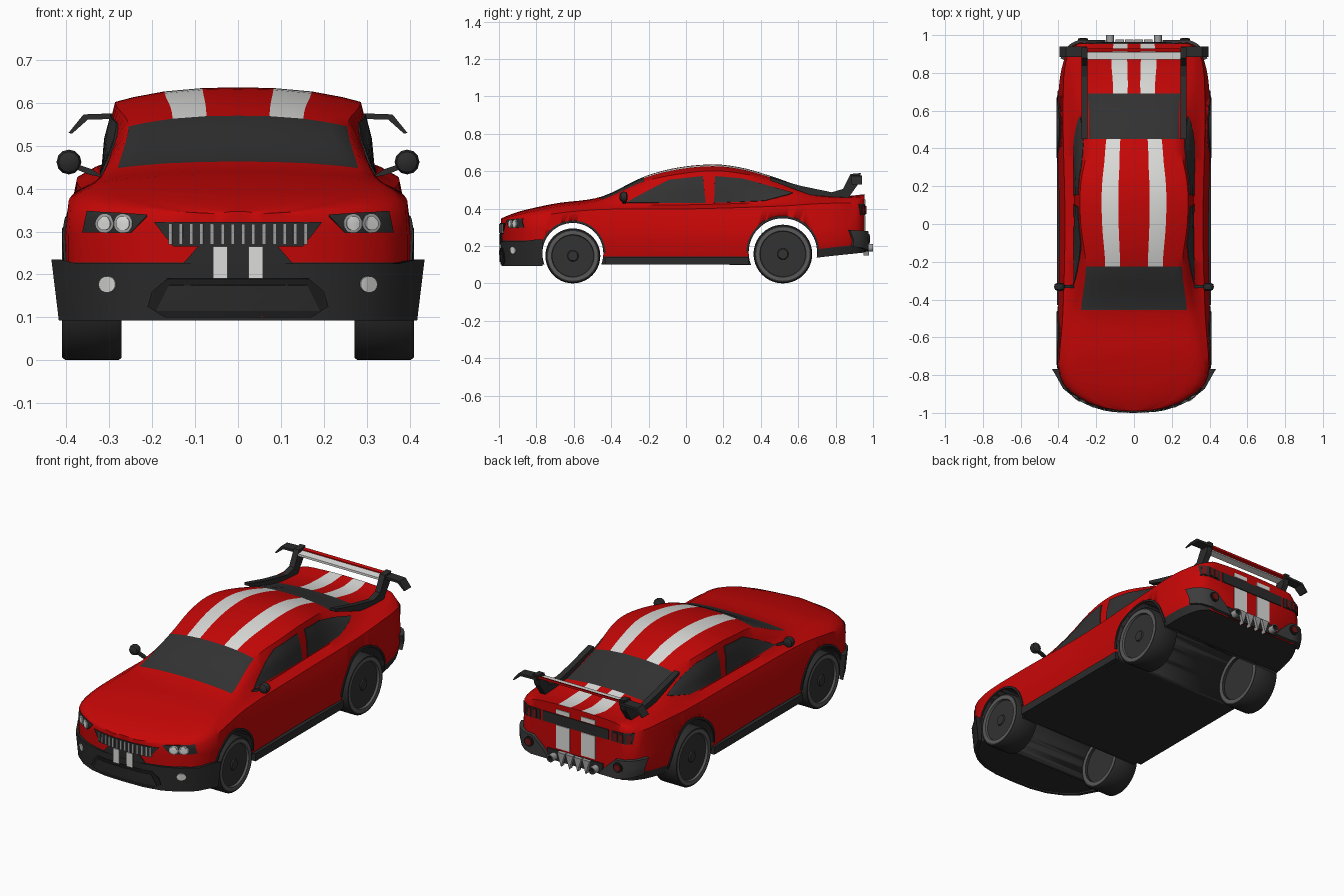
import bpy, bmesh, math
from mathutils import Vector
from mathutils.bvhtree import BVHTree

if "Cube" in bpy.data.objects:
    bpy.data.objects.remove(bpy.data.objects["Cube"])

def material(name, r, g, b):
    m = bpy.data.materials.new(name)
    m.diffuse_color = (r, g, b, 1)
    m.use_nodes = True
    m.node_tree.nodes["Principled BSDF"].inputs["Base Color"].default_value = m.diffuse_color
    return m

RED = material("red paint", .57, .002, .002)
TRIM = material("black trim", .024, .024, .024)
GLASS = material("dark glass", .032, .032, .032)
WHITE = material("white stripe", .72, .72, .70)
SILVER = material("silver", .35, .35, .35)
RIM = material("rim grey", .10, .10, .10)
LAMP = material("tail lamp red", .16, .008, .008)
BLACK = material("deep black", .012, .012, .012)
COAL = material("charcoal", .045, .045, .045)

def make(name, verts, faces, mats, idx=None, angle=40):
    me = bpy.data.meshes.new(name)
    me.from_pydata([tuple(v) for v in verts], [], faces)
    for m in mats:
        me.materials.append(m)
    if idx:
        me.polygons.foreach_set("material_index", idx)
    bm = bmesh.new()
    bm.from_mesh(me)
    bmesh.ops.recalc_face_normals(bm, faces=bm.faces)
    bm.to_mesh(me)
    ob = bpy.data.objects.new(name, me)
    bpy.context.collection.objects.link(ob)
    bpy.ops.object.select_all(action='DESELECT')
    ob.select_set(True)
    bpy.context.view_layer.objects.active = ob
    bpy.ops.object.shade_smooth_by_angle(angle=math.radians(angle))
    return ob

def curve(*k):
    """Smooth interpolation through (y, value) keys."""
    n = len(k)
    m = [(k[min(i+1, n-1)][1]-k[max(i-1, 0)][1]) / (k[min(i+1, n-1)][0]-k[max(i-1, 0)][0]) for i in range(n)]
    def f(y):
        i = max(j for j in range(n-1) if k[j][0] <= y or j == 0)
        h = k[i+1][0]-k[i][0]
        t = (y-k[i][0])/h
        return ((2*t**3-3*t*t+1)*k[i][1] + (t**3-2*t*t+t)*h*m[i]
                + (3*t*t-2*t**3)*k[i+1][1] + (t**3-t*t)*h*m[i+1])
    return f

def prism(name, pts, axis, a, b, mat, s=1):
    n = len(pts)
    vs = [(s*c, p, q) if axis == 'x' else (s*p, c, q) for c in (a, b) for p, q in pts]
    fs = [tuple(range(n)), tuple(range(2*n-1, n-1, -1))]
    fs += [(i, (i+1) % n, n+(i+1) % n, n+i) for i in range(n)]
    return make(name, vs, fs, [mat], angle=5)

def lathe(name, prof, centre, axis, mats, idx, s=1, seg=40):
    """Revolve (radius, offset) points about the x or y axis."""
    vs, fs, mi = [], [], []
    for r, o in prof:
        for i in range(seg):
            c, d = r*math.cos(math.tau*i/seg), r*math.sin(math.tau*i/seg)
            vs.append(Vector(centre) + Vector((s*o, c, d) if axis == 'x' else (c, o, d)))
    for j in range(len(prof)-1):
        fs += [(j*seg+i, j*seg+(i+1) % seg, (j+1)*seg+(i+1) % seg, (j+1)*seg+i) for i in range(seg)]
        mi += [idx[j]]*seg
    fs += [tuple(range(seg)), tuple(range((len(prof)-1)*seg, len(prof)*seg))]
    return make(name, vs, fs, mats, mi + [idx[0], idx[-1]])

# Body shell: cross-sections lofted along y
W = curve((-.99, .06), (-.975, .16), (-.935, .27), (-.87, .36), (-.77, .40), (-.5, .40), (0, .395),
          (.5, .405), (.75, .395), (.87, .37), (.93, .335), (.955, .295))
ZB = curve((-.99, .10), (.2, .10), (.4, .10), (.72, .14), (.955, .165))
ZS = curve((-.99, .335), (-.9, .355), (-.7, .395), (-.45, .417), (0, .42), (.5, .435), (.75, .45), (.955, .45))
FB = curve((-.99, .96), (-.8, .93), (-.45, .83), (0, .80), (.45, .80), (.75, .84), (.955, .93))
XG = curve((-.99, .043), (-.975, .115), (-.935, .195), (-.87, .26), (-.77, .288), (-.455, .28), (-.225, .255),
           (0, .282), (.2, .283), (.45, .24), (.69, .245), (.85, .27), (.955, .24))
ZG = curve((-.99, .341), (-.9, .37), (-.7, .415), (-.455, .448), (-.225, .545), (0, .59), (.15, .602),
           (.3, .587), (.45, .55), (.69, .478), (.85, .46), (.955, .467))
ZR = curve((-.99, .347), (-.9, .382), (-.7, .427), (-.455, .463), (-.225, .570), (-.05, .618), (.15, .636),
           (.3, .618), (.45, .575), (.69, .494), (.85, .468), (.955, .477))
FA = curve((-.99, .29), (.3, .29), (.45, .3), (.69, .14), (.955, .14))

def section(y):
    w, zs, fb, xg, zg, zr, zb, fa = (f(y) for f in (W, ZS, FB, XG, ZG, ZR, ZB, FA))
    h = [(0, zb), (.95*w, zb), (.98*w, zb+.045), (w, .228), (w, .29), (((1+fb)/2+.025)*w, zs-.022), (fb*w, zs),
         ((fb*w+xg)/2+.007, (zs+zg)/2+.004)]
    return h + [(xg*f, zr-(zr-zg)*f**2.5) for f in (1, .85, fa+.31, fa, 0)]

ys = sorted({-.99, -.983, -.975, -.955, -.455, -.225, .45, .69, .93, .955}
            | {round(-.935+.045*i, 3) for i in range(42)})
n, ring = 13, 24
verts, faces, idx = [], [], []
for y in ys:
    h = section(y)
    verts += [(x, y, z) for x, z in h] + [(-x, y, z) for x, z in h[-2:0:-1]]
for i in range(len(ys)-1):
    y = (ys[i]+ys[i+1])/2
    for j in range(ring):
        k = j if j < n-1 else 2*n-3-j
        faces.append((i*ring+j, i*ring+(j+1) % ring, (i+1)*ring+(j+1) % ring, (i+1)*ring+j))
        glass = k >= 8 and (-.455 < y < -.225 or .45 < y < .69)
        idx.append(1 if k < 2 or (k == 2 and y < -.7) else 2 if glass else 3 if k == 10 and y > -.225 else 0)
faces += [tuple(range(ring)), tuple(range((len(ys)-1)*ring, len(ys)*ring))]
body = make("body", verts, faces, [RED, TRIM, GLASS, WHITE], idx + [0, 0], 45)
body_tree = BVHTree.FromPolygons([Vector(v) for v in verts], faces)

# Wheel arches cut through the body
ARCHES = ((-.605, .16, .163), (.518, .165, .183))
for y, z, r in ARCHES:
    cut = lathe("arch_cutter", [(r, -1), (r, 1)], (0, y, z), 'x', [TRIM], [0], seg=56)
    bpy.context.view_layer.objects.active = body
    mod = body.modifiers.new("arch", 'BOOLEAN')
    mod.object, mod.solver = cut, 'EXACT'
    bpy.ops.object.modifier_apply(modifier=mod.name)
    bpy.data.objects.remove(cut)
for p in body.data.polygons:
    if abs(p.normal.x) < .3 and any(math.hypot(p.center.y-y, p.center.z-z) < r+.002 for y, z, r in ARCHES):
        p.material_index = 1

def project(a, b, axis, s, d, tree):
    """Surface point and normal seen along an axis, or the nearest one."""
    o, v = (Vector((2*s, a, b)), Vector((-s, 0, 0))) if axis == 'x' else (Vector((s*a, 2*d, b)), Vector((0, -d, 0)))
    p, nr = tree.ray_cast(o, v)[:2]
    if p is None:
        p, nr = tree.find_nearest(Vector((s*.4, a, b)) if axis == 'x' else Vector((s*a, d*.93, b)))[:2]
    return p, (nr if nr.dot(v) < 0 else -nr)

def patch(name, lo, hi, mat, axis='y', s=1, d=-1, off=.004, tree=body_tree, sub=6, rows=5):
    """Thin plate between two polylines, laid onto the surface."""
    def fine(l):
        return [Vector(l[i]).lerp(Vector(l[i+1]), t/sub) for i in range(len(l)-1) for t in range(sub)] + [Vector(l[-1])]
    top, under = [], []
    for p, q in zip(fine(lo), fine(hi)):
        for r in range(rows+1):
            m = p.lerp(q, r/rows)
            c, nr = project(m.x, m.y, axis, s, d, tree)
            top.append(c+nr*off)
            under.append(c-nr*.003)
    c, R, N = len(top)//(rows+1), rows+1, len(top)
    fs = [(i*R+j, i*R+j+1, (i+1)*R+j+1, (i+1)*R+j) for i in range(c-1) for j in range(rows)]
    fs += [tuple(N+k for k in reversed(q)) for q in fs]
    rim = [i*R for i in range(c)] + [(c-1)*R+j for j in range(1, R)]
    rim += [i*R+rows for i in range(c-2, -1, -1)] + list(range(rows-1, 0, -1))
    fs += [(rim[i-1], rim[i], N+rim[i], N+rim[i-1]) for i in range(len(rim))]
    return make(name, top+under, fs, [mat])

def disc(name, x, z, r, mat, s, off, tree=body_tree):
    arc = [math.radians(8+16.4*i) for i in range(11)]
    patch(name, [(x+r*math.cos(a), z-r*math.sin(a)) for a in arc], [(x+r*math.cos(a), z+r*math.sin(a)) for a in arc],
          mat, s=s, off=off, tree=tree, sub=1, rows=4)

# Front bumper band with flared corners, and lower intake
plan = [(0, -.997), (.12, -.991), (.22, -.970), (.30, -.932), (.375, -.872), (.415, -.80), (.435, -.767)]
plan = [(-x, y) for x, y in plan[:0:-1]] + plan
bv, bf = [], []
for x, y in plan:
    e = .03*(1-abs(x)/.435)
    bv += [(x, y, .225+.01*(abs(x) > .4)), (x*.96, y+e/3, .092), (x*.91, y+e, .092), (x*.91, y+e, .225)]
for i in range(len(plan)-1):
    bf += [(4*i+j, 4*i+(j+1) % 4, 4*i+4+(j+1) % 4, 4*i+4+j) for j in range(4)]
bf += [(0, 1, 2, 3), tuple(range(len(bv)-4, len(bv)))]
make("front_bumper", bv, bf, [TRIM])
bump_tree = BVHTree.FromPolygons([Vector(v) for v in bv], bf)
patch("intake_frame", [(-.21, .125), (-.17, .10), (.17, .10), (.21, .125)],
      [(-.2, .16), (-.165, .19), (.165, .19), (.2, .16)], BLACK, tree=bump_tree, off=.004)
patch("intake", [(-.19, .115), (.19, .115)], [(-.16, .175), (.16, .175)], TRIM, tree=bump_tree, off=.007)
# Grille with vertical bars
patch("bumper_centre", [(-.13, .222), (.13, .222)], [(-.09, .268), (.09, .268)], TRIM, off=.005)
patch("grille", [(-.15, .265), (.15, .265)], [(-.195, .322), (.195, .322)], TRIM, off=.005)
for i in range(14):
    x = -.156+.024*i
    patch("grille_bar", [(x-.004, .27), (x+.004, .27)], [(x-.004, .318), (x+.004, .318)], SILVER, off=.009, sub=1)

for s in (1, -1):
    # Front lamps and bumper stripes
    patch("headlight", [(.212, .335), (.25, .296), (.36, .298)], [(.213, .339), (.26, .342), (.35, .346)], TRIM, s=s)
    for x in (.265, .308):
        disc("headlamp_ring", x, .318, .021, SILVER, s, .006)
        disc("headlamp", x, .318, .015, WHITE, s, .009)
    disc("fog_lamp", .303, .177, .019, WHITE, s, .005, bump_tree)
    prism("bumper_stripe", [(.024, .19), (.058, .19), (.058, .265), (.024, .265)], 'y', -1, -.98, WHITE, s)
    # Side windows
    patch("front_side_window", [(-.32, .43), (-.1, .43), (.105, .43)],
          [(-.27, .46), (-.09, .553), (.09, .573)], GLASS, 'x', s)
    patch("rear_side_window", [(.15, .431), (.3, .436), (.42, .441), (.55, .475)],
          [(.155, .573), (.3, .56), (.42, .527), (.57, .483)], GLASS, 'x', s)
    # Sill, arch trims and wheels
    prism("sill", [(-.43, .10), (.335, .10), (.335, .142), (-.43, .142)], 'x', .36, .407, TRIM, s)
    for (y, z, r), wr in zip(ARCHES, (.147, .157)):
        ang = [math.pi*i/20 for i in range(21)]
        arc = [[(y+(r+e)*math.cos(a), z+(r+e)*math.sin(a)) for a in ang] for e in (.001, .012)]
        patch("arch_trim", arc[0], arc[1], TRIM, 'x', s, off=.006, sub=1, rows=1)
        lathe("wheel", [(.02, .285), (wr-.035, .285), (wr-.033, .271), (wr-.014, .271), (wr-.006, .271), (wr, .279),
                        (wr, .402), (wr-.006, .41), (wr-.014, .41), (wr-.033, .41), (wr-.036, .398), (.03, .398),
                        (.026, .404), (.01, .404)], (0, y, wr), 'x', [TRIM, RIM, GLASS],
              [2, 0, 1, 0, 0, 0, 0, 0, 1, 1, 2, 2, 2], s)
    # Door mirror
    lathe("mirror", [(.012, -.355), (.024, -.348), (.029, -.333), (.026, -.318), (.012, -.312)],
          (s*.394, 0, .462), 'y', [TRIM], [0]*4, seg=12)
    prism("mirror_stalk", [(.31, .425), (.345, .432), (.39, .45), (.385, .46), (.34, .445)], 'y', -.34, -.322, TRIM, s)
    # Buttress fin rising into the spoiler strut, and the wing tip
    prism("spoiler_strut", [(.45, .55), (.45, .565), (.62, .52), (.78, .487), (.84, .505), (.88, .585), (.935, .59),
                            (.92, .53), (.87, .46), (.7, .46)], 'x', .245, .277, TRIM, s)
    prism("spoiler_tip", [(.25, .577), (.36, .573), (.395, .53), (.387, .528), (.35, .561), (.25, .563)],
          'y', .885, .94, TRIM, s)
    # Rear lamps, corner pods, stripes and exhausts
    patch("tail_light", [(.215, .365), (.33, .365)], [(.215, .42), (.335, .425)], TRIM, s=s, d=1)
    for x in (.235, .269, .303):
        patch("tail_light_slat", [(x, .37), (x+.02, .37)], [(x, .415), (x+.02, .415)], LAMP, s=s, d=1, off=.009, sub=2)
    patch("rear_corner", [(.15, .172), (.26, .172), (.355, .20)], [(.19, .22), (.25, .275), (.37, .285)],
          COAL, s=s, d=1, off=.02)
    p = project(.27, .238, 'y', s, 1, body_tree)[0]
    lathe("rear_fog_lamp", [(.027, 0), (.027, .026), (.019, .026), (.018, .03)], p, 'y', [BLACK, LAMP], [0, 0, 1], seg=20)
    for z0, z1 in ((.235, .362), (.425, .448)):
        patch("rear_stripe", [(.035, z0), (.118, z0)], [(.035, z1), (.118, z1)], WHITE, s=s, d=1)
    lathe("exhaust", [(.02, -.06), (.02, .015), (.015, .015), (.015, -.01)], (s*.127, .985, .19), 'y',
          [SILVER, BLACK], [0, 0, 1], seg=20)

# Rear panel, diffuser and spoiler blade
patch("rear_panel", [(-.2, .365), (.2, .365)], [(-.2, .42), (.2, .42)], TRIM, d=1, off=.005)
patch("diffuser_panel", [(-.16, .168), (.16, .168)], [(-.17, .225), (.17, .225)], TRIM, d=1, off=.008)
for x in (-.075, -.025, .025, .075):
    prism("diffuser_fin", [(x-.023, .225), (x+.023, .225), (x, .15)], 'y', .95, .978, SILVER)
prism("spoiler_blade", [(.872, .555), (.91, .56), (.91, .572), (.872, .567)], 'x', -.25, .25, WHITE)
prism("spoiler_edge", [(.912, .565), (.928, .57), (.928, .582), (.912, .577)], 'x', -.25, .25, RED)
